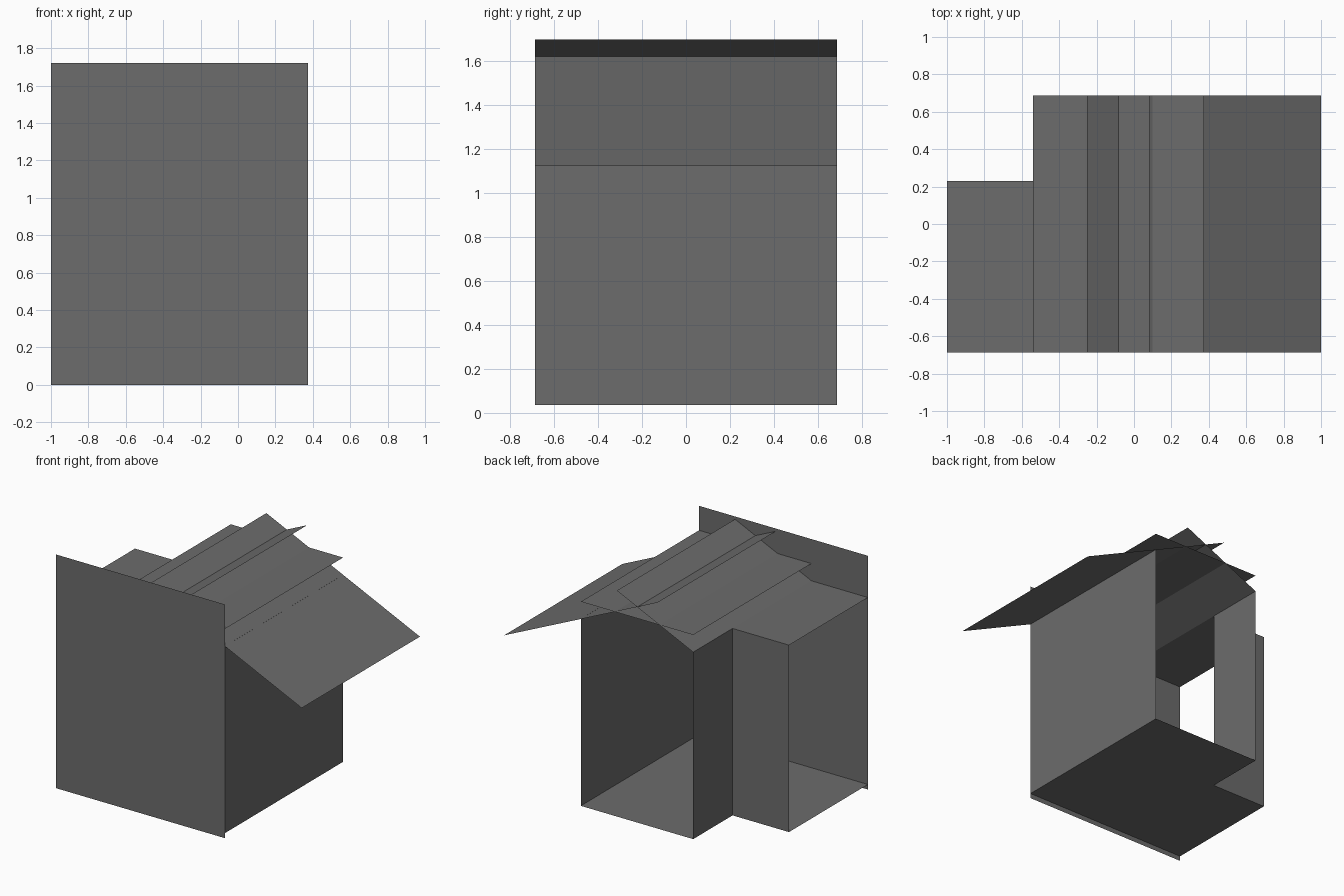
import bpy

if "Cube" in bpy.data.objects:
    bpy.data.objects.remove(bpy.data.objects["Cube"])

# One flat grey for every panel
grey = bpy.data.materials.new("mid_grey")
grey.diffuse_color = (0.15, 0.15, 0.15, 1)
grey.use_nodes = True
grey.node_tree.nodes["Principled BSDF"].inputs["Base Color"].default_value = grey.diffuse_color

# Key positions
LEFT, NOTCH_X, RIGHT = -1.0, -0.54, 0.375
FRONT, NOTCH_Y, BACK = -0.6875, 0.23, 0.6875
FLOOR, EAVE, CEILING, RIDGE, TOP = 0.037, 1.413, 1.54, 1.70, 1.72


def sheet(name, points):
    """Thin single-face panel."""
    mesh = bpy.data.meshes.new(name)
    mesh.from_pydata(points, [], [list(range(len(points)))])
    mesh.materials.append(grey)
    obj = bpy.data.objects.new(name, mesh)
    bpy.context.collection.objects.link(obj)
    return obj


def strip(name, a, b, y0=FRONT, y1=BACK):
    """Panel running front to back between two (x, z) points."""
    return sheet(name, [(a[0], y0, a[1]), (b[0], y0, b[1]),
                        (b[0], y1, b[1]), (a[0], y1, a[1])])


# Front panel, slightly taller than the rest
sheet("front_panel", [(LEFT, FRONT, 0), (RIGHT, FRONT, 0),
                      (RIGHT, FRONT, TOP), (LEFT, FRONT, TOP)])

# L-shaped floor, facing down
outline = [(LEFT, FRONT), (LEFT, NOTCH_Y), (NOTCH_X, NOTCH_Y),
           (NOTCH_X, BACK), (RIGHT, BACK), (RIGHT, FRONT)]
sheet("floor", [(x, y, FLOOR) for x, y in outline])

# Walls: right side and the two sides of the notch
strip("right_wall", (RIGHT, FLOOR), (RIGHT, EAVE))
strip("notch_side_wall", (NOTCH_X, EAVE), (NOTCH_X, FLOOR), NOTCH_Y, BACK)
sheet("notch_back_wall", [(NOTCH_X, NOTCH_Y, FLOOR), (LEFT, NOTCH_Y, FLOOR),
                          (LEFT, NOTCH_Y, EAVE), (NOTCH_X, NOTCH_Y, EAVE)])

# Flat roofs
strip("side_flat_roof", (LEFT, EAVE), (NOTCH_X, EAVE), FRONT, NOTCH_Y)
strip("main_flat_roof", (NOTCH_X, CEILING), (RIGHT, CEILING))

# Crossing roof slopes, the right one overhanging far out
strip("left_roof_slope", (NOTCH_X, EAVE), (0.082, RIDGE))
strip("right_roof_slope", (-0.25, RIDGE), (1.0, 1.125))
